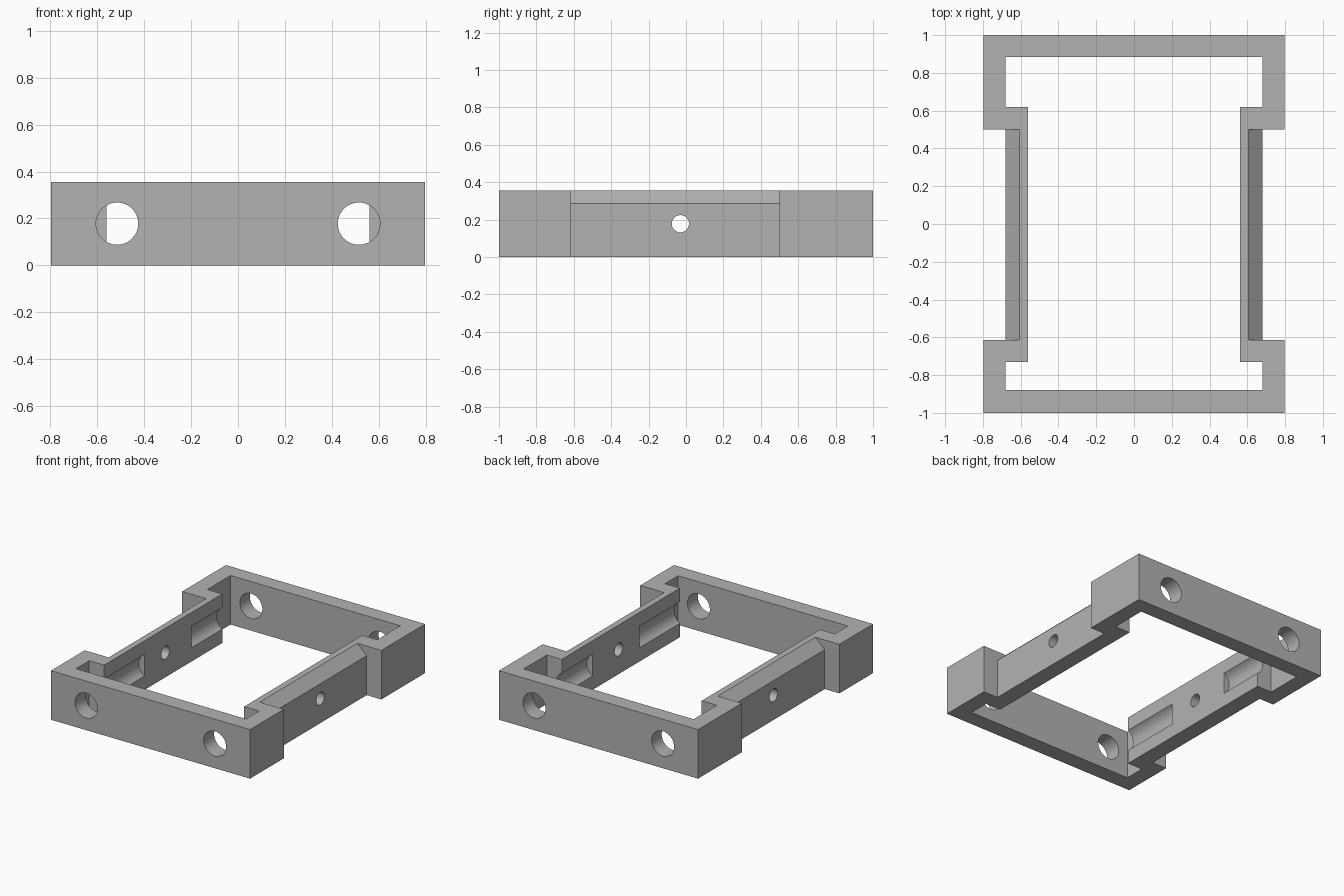
import bpy, bmesh
from math import radians
from mathutils import Matrix, Vector

cube = bpy.data.objects.get("Cube")
if cube:
    bpy.data.objects.remove(cube, do_unlink=True)

HEIGHT = 0.355
HOLE_Z = 0.178

grey = bpy.data.materials.new("plain grey")
grey.use_nodes = True
grey.diffuse_color = (0.45, 0.45, 0.45, 1)
grey.node_tree.nodes["Principled BSDF"].inputs["Base Color"].default_value = (0.45, 0.45, 0.45, 1)


def finish(bm, name):
    bmesh.ops.recalc_face_normals(bm, faces=bm.faces)
    mesh = bpy.data.meshes.new(name)
    bm.to_mesh(mesh)
    bm.free()
    mesh.materials.append(grey)
    obj = bpy.data.objects.new(name, mesh)
    bpy.context.collection.objects.link(obj)
    return obj


def prism(name, points, offset):
    """Extrude a closed 3D polygon along an offset."""
    bm = bmesh.new()
    face = bm.faces.new([bm.verts.new(p) for p in points])
    result = bmesh.ops.extrude_face_region(bm, geom=[face])
    moved = [v for v in result["geom"] if isinstance(v, bmesh.types.BMVert)]
    bmesh.ops.translate(bm, vec=Vector(offset), verts=moved)
    return finish(bm, name)


def drill(name, centre, radius, length, axis):
    bm = bmesh.new()
    turn = Matrix.Rotation(radians(90), 4, "Y" if axis == "X" else "X")
    bmesh.ops.create_cone(bm, cap_ends=True, segments=48, radius1=radius, radius2=radius,
                          depth=length, matrix=Matrix.Translation(centre) @ turn)
    return finish(bm, name)


def mirrored(half, z):
    """Complete a right-hand half outline across x = 0."""
    return [(x, y, z) for x, y in half] + [(-x, y, z) for x, y in reversed(half)]


# Frame body with a recess in each side
outer = [(0.797, -1), (0.797, -0.615), (0.68, -0.615), (0.68, 0.5), (0.797, 0.5), (0.797, 1)]
frame = prism("bracket_frame", mirrored(outer, 0), (0, 0, HEIGHT))

# Central opening, with pockets behind the end walls
inner = [(0.68, -0.88), (0.68, -0.73), (0.56, -0.73), (0.56, 0.62), (0.68, 0.62), (0.68, 0.885)]
cutters = [prism("opening_cutter", mirrored(inner, -0.1), (0, 0, HEIGHT + 0.2))]

for side in (-1, 1):
    # Sloped top edge of each side rail
    wedge = [(0.605, HEIGHT), (0.68, 0.285), (0.72, 0.285), (0.72, 0.4), (0.605, 0.4)]
    cutters.append(prism("slope_cutter", [(side * x, -0.615, z) for x, z in wedge], (0, 1.115, 0)))
    # Bolt holes through the end walls, leaving grooves in the rails
    for end in (-1, 1):
        cutters.append(drill("bolt_cutter", (side * 0.515, end * 0.685, HOLE_Z), 0.09, 0.83, "Y"))

# Small cross hole through both rails
cutters.append(drill("cross_hole_cutter", (0, -0.03, HOLE_Z), 0.046, 1.5, "X"))

bpy.context.view_layer.objects.active = frame
for cutter in cutters:
    cutter.hide_render = True
    cut = frame.modifiers.new("cut", "BOOLEAN")
    cut.operation = "DIFFERENCE"
    cut.solver = "EXACT"
    cut.object = cutter
    bpy.ops.object.modifier_apply(modifier=cut.name)
    bpy.data.objects.remove(cutter, do_unlink=True)

bpy.ops.object.select_all(action="DESELECT")
frame.select_set(True)
bpy.ops.object.shade_smooth_by_angle(angle=radians(30))
